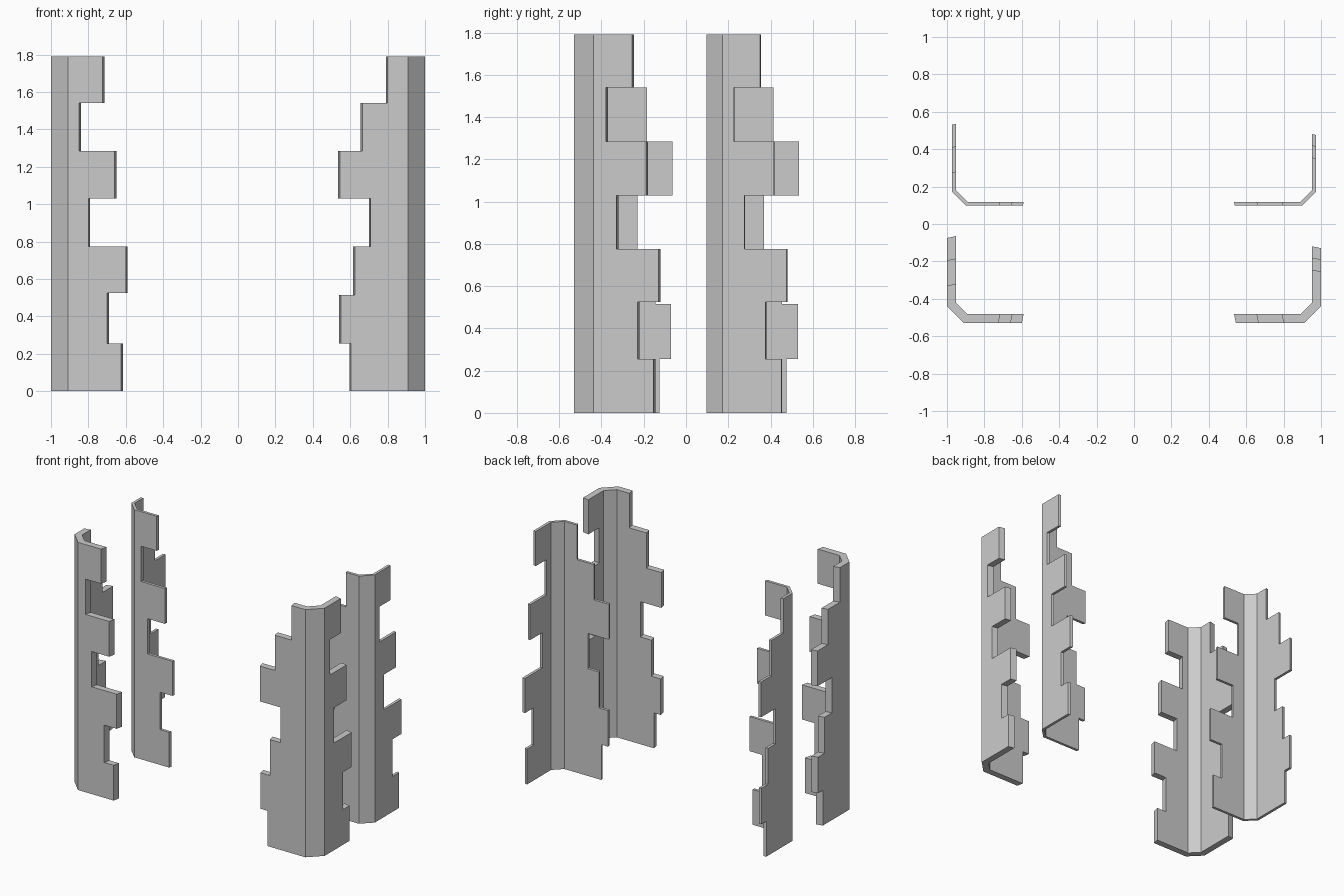
import bpy
import bmesh

cube = bpy.data.objects.get("Cube")
if cube:
    bpy.data.objects.remove(cube, do_unlink=True)

# One plain grey for everything
grey = bpy.data.materials.new("plain grey")
grey.use_nodes = True
colour = (0.6, 0.6, 0.6, 1)
grey.diffuse_color = colour
grey.node_tree.nodes["Principled BSDF"].inputs["Base Color"].default_value = colour

# Interlocking edges: reach of each row from the outer corner, and row heights
EDGE_A = ([0.385, 0.31, 0.41, 0.21, 0.35, 0.16, 0.285],
          [0, 0.255, 0.525, 0.775, 1.03, 1.285, 1.54, 1.79])
EDGE_B = ([0.405, 0.46, 0.385, 0.30, 0.465, 0.345, 0.21],
          [0, 0.255, 0.515, 0.775, 1.03, 1.285, 1.54, 1.79])
HEIGHT = 1.79
INNER_X, INNER_Y, BEVEL = 0.953, -0.482, 0.063
OUTER_X, OUTER_Y = 1.0, -0.53


def stepped_edge(edge):
    """Points (reach, z) climbing the stepped edge from bottom to top."""
    points = []
    for i, reach in enumerate(edge[0]):
        points += [(reach, edge[1][i]), (reach, edge[1][i + 1])]
    return points


def skin(bm, side, front_edge, side_edge, dy, offset):
    """One skin of a corner piece: front wing, bevel, side wing; returns its rim loop."""
    bevel = BEVEL + 0.586 * offset
    x, y = INNER_X + offset, INNER_Y - offset + dy
    taper = 0.2 * offset

    def vert(px, py, z):
        return bm.verts.new((side * px, py, z))

    front = [vert(OUTER_X - r + taper, y, z) for r, z in stepped_edge(front_edge)]
    flank = [vert(x, OUTER_Y + dy + r - taper, z) for r, z in stepped_edge(side_edge)]
    front_low, front_high = [vert(x - bevel, y, z) for z in (0, HEIGHT)]
    flank_low, flank_high = [vert(x, y + bevel, z) for z in (0, HEIGHT)]

    bm.faces.new(front + [front_high, front_low])
    bm.faces.new([front_low, front_high, flank_high, flank_low])
    bm.faces.new(flank + [flank_high, flank_low])
    return front + [front_high, flank_high] + flank[::-1] + [flank_low, front_low]


def corner_piece(name, side, front_edge, side_edge, dy, thickness):
    bm = bmesh.new()
    outer = skin(bm, side, front_edge, side_edge, dy, thickness)
    inner = skin(bm, side, front_edge, side_edge, dy, 0)
    # Rim joining the two skins
    for i in range(len(outer)):
        j = (i + 1) % len(outer)
        bm.faces.new([outer[i], outer[j], inner[j], inner[i]])
    bmesh.ops.recalc_face_normals(bm, faces=bm.faces)
    mesh = bpy.data.meshes.new(name)
    bm.to_mesh(mesh)
    bm.free()
    mesh.materials.append(grey)
    obj = bpy.data.objects.new(name, mesh)
    bpy.context.collection.objects.link(obj)


# Thick front pair and thin rear pair
for row, dy, thickness in (("front", 0, 0.047), ("rear", 0.6, 0.02)):
    corner_piece(row + "_left_corner", 1, EDGE_B, EDGE_A, dy, thickness)
    corner_piece(row + "_right_corner", -1, EDGE_A, EDGE_B, dy, thickness)
